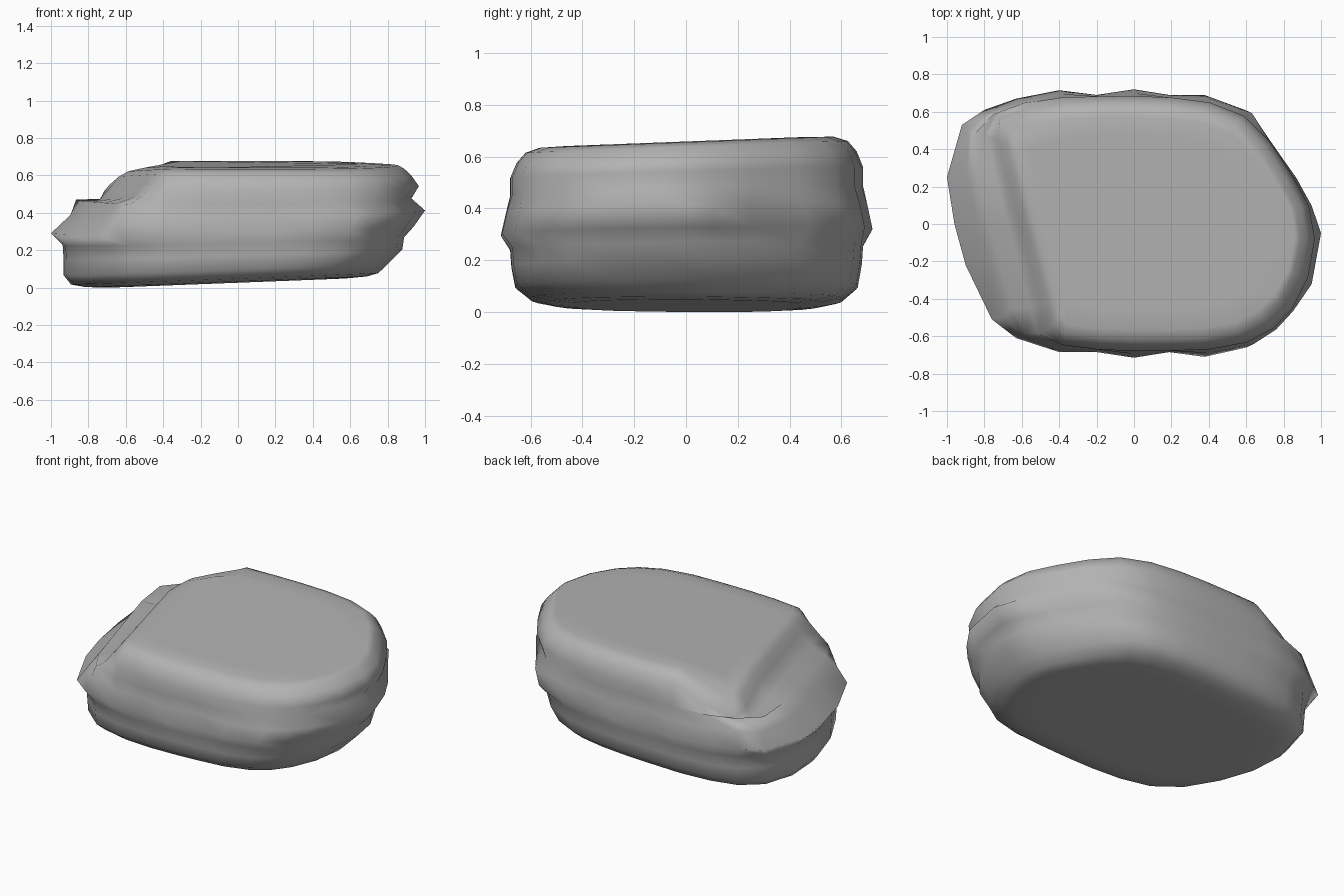
import bpy, bmesh

if "Cube" in bpy.data.objects:
    bpy.data.objects.remove(bpy.data.objects["Cube"])

# Widest outline of the stone seen from above
OUTLINE = [(1, -.05), (.95, -.33), (.85, -.48), (.76, -.58), (.64, -.66), (.4, -.71),
           (.2, -.685), (0, -.715), (-.2, -.685), (-.4, -.685), (-.63, -.61), (-.76, -.51),
           (-.9, -.22), (-.96, 0), (-1, .25), (-.92, .53), (-.8, .61), (-.63, .67), (-.4, .715),
           (-.2, .69), (0, .72), (.2, .69), (.4, .69), (.63, .61), (.72, .47), (.87, .25),
           (.95, .1)]
N = len(OUTLINE)
# Calmer outline without the jutting corners, used away from the widest layer
CALM = [tuple(1.012 * (OUTLINE[i - 1][k] + 2 * OUTLINE[i][k] + OUTLINE[(i + 1) % N][k]) / 4
              for k in (0, 1)) for i in range(N)]

# Layers: height, left x, right x, half depth, offset of the slanted cut on the left
LAYERS = [(.019, -.70, .58, .44, None), (.026, -.83, .70, .53, None),
          (.042, -.91, .76, .61, None),
          (.09, -.95, .81, .67, None), (.17, -.95, .89, .685, None),
          (.24, -.955, .90, .69, None), (.30, -1.0, .94, .72, None),
          (.39, -.96, 1.0, .70, -.83), (.46, -.94, .94, .69, -.775),
          (.53, -.93, .98, .69, -.675), (.59, -.91, .94, .665, -.61),
          (.63, -.90, .90, .63, -.575), (.648, -.87, .87, .575, -.53),
          (.651, -.75, .74, .47, -.45)]


def make_stone():
    bm = bmesh.new()
    rings = []
    for z, left, right, depth, cut in LAYERS:
        t = z / .65
        ring = []
        for ox, oy in (OUTLINE if z in (.30, .39) else CALM):
            x = ox * (right if ox > 0 else -left)
            y = oy * depth / .72
            if cut is not None:                      # slanted cut on the left shoulder
                x = max(x, cut - .27 * y)
            tilt = .04 * x * (1 - t) + .038 * y * t  # bottom and top lean differently
            if z > .5:                               # back left corner droops
                side = max(0, -x - .38)
                tilt -= .2 * side + .8 * side * max(0, y - .25)
            ring.append(bm.verts.new((x, y, z + tilt)))
        rings.append(ring)
    for low, high in zip(rings, rings[1:]):
        for i in range(N):
            j = (i + 1) % N
            bm.faces.new((low[i], low[j], high[j], high[i]))
    bm.faces.new(rings[0])
    bm.faces.new(rings[-1])
    bmesh.ops.recalc_face_normals(bm, faces=bm.faces)
    base = min(v.co.z for v in bm.verts)
    for v in bm.verts:
        v.co.z -= base
    for f in bm.faces:
        f.smooth = True
    mesh = bpy.data.meshes.new("stone")
    bm.to_mesh(mesh)
    bm.free()
    obj = bpy.data.objects.new("stone", mesh)
    bpy.context.collection.objects.link(obj)
    return obj


stone = make_stone()
grey = bpy.data.materials.new("stone grey")
grey.diffuse_color = (.45, .45, .45, 1)
grey.use_nodes = True
grey.node_tree.nodes["Principled BSDF"].inputs["Base Color"].default_value = grey.diffuse_color
stone.data.materials.append(grey)

# Keep the broad top and underside flat while the sides shade softly
weighted = stone.modifiers.new("flat_caps", 'WEIGHTED_NORMAL')
weighted.weight = 60
